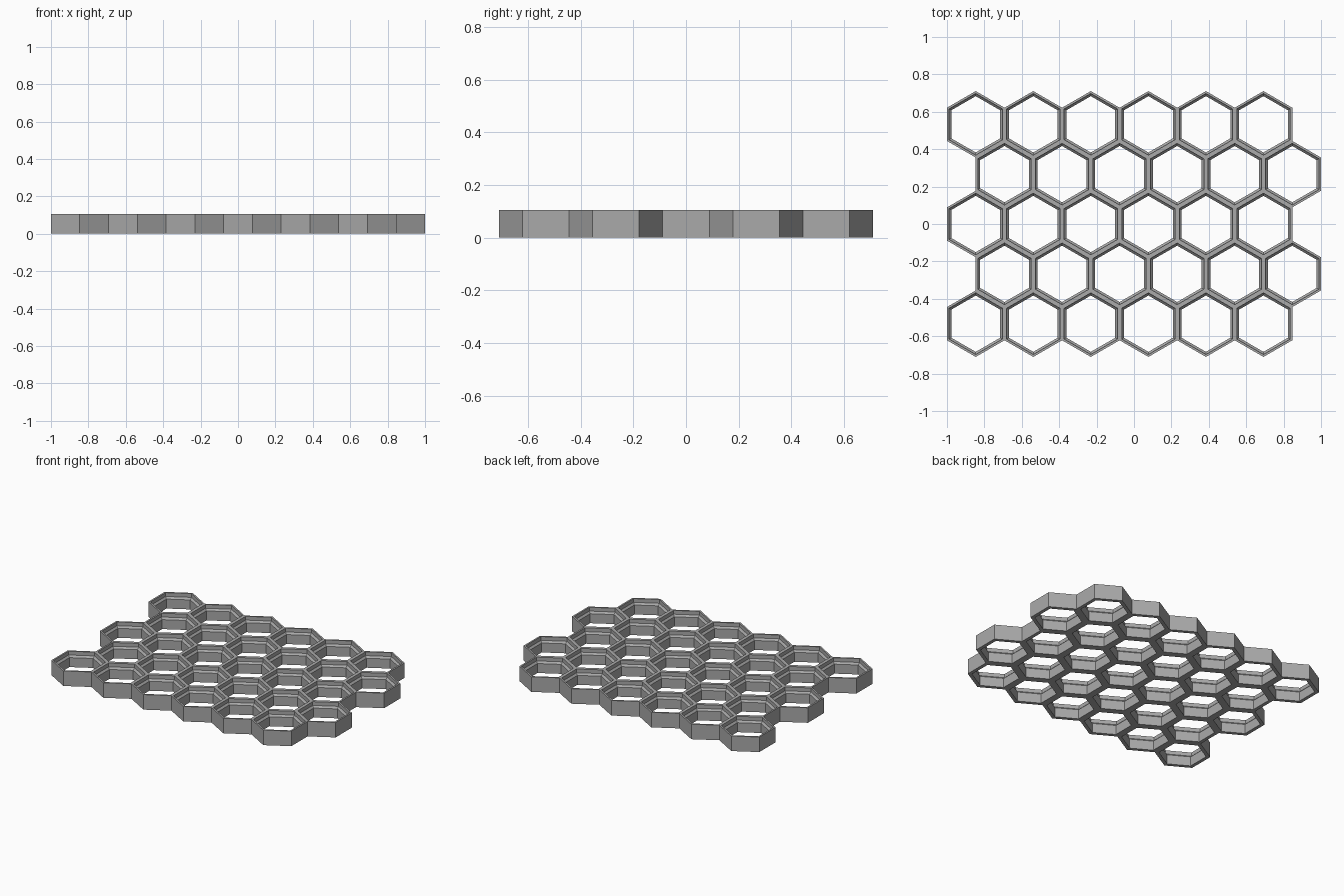
import bpy, bmesh, math
from mathutils import Vector

if "Cube" in bpy.data.objects:
    bpy.data.objects.remove(bpy.data.objects["Cube"])

COLS, ROWS = 6, 5
PITCH = 2 / (COLS + 0.5)          # distance between cell centres
ROW_STEP = PITCH * math.sqrt(3) / 2
H = PITCH * 8 / 23.6
HALF = PITCH / 2                  # half width across flats
# Cell wall section as (half width across flats, height): narrow below, ledge, wide above
SECTION = [(HALF, 0), (HALF - 0.0235, 0), (HALF - 0.0235, H * 0.63),
           (HALF - 0.0115, H * 0.75), (HALF - 0.0115, H), (HALF, H)]

grey = bpy.data.materials.new("grey plastic")
grey.use_nodes = True
colour = (0.4, 0.4, 0.4, 1)
grey.diffuse_color = colour
grey.node_tree.nodes["Principled BSDF"].inputs["Base Color"].default_value = colour

centres = [Vector(((c - (COLS - 0.5) / 2 + 0.5 * (r % 2)) * PITCH,
                   (r - (ROWS - 1) / 2) * ROW_STEP, 0))
           for r in range(ROWS) for c in range(COLS)]


def hex_ring(bm, centre, apothem, z):
    radius = apothem * 2 / math.sqrt(3)
    return [bm.verts.new(centre + Vector((radius * math.cos(a), radius * math.sin(a), z)))
            for a in (math.radians(30 + 60 * k) for k in range(6))]


bm = bmesh.new()
for centre in centres:
    rings = [hex_ring(bm, centre, w, z) for w, z in SECTION]
    for k in range(6):
        n = (k + 1) % 6
        for low, high in zip(rings, rings[1:]):
            bm.faces.new((low[k], low[n], high[n], high[k]))
        # Outer wall only where no cell adjoins
        angle = math.radians(60 * (k + 1))
        beside = centre + Vector((math.cos(angle), math.sin(angle), 0)) * PITCH
        if not any((other - beside).length < 0.01 for other in centres):
            bm.faces.new((rings[-1][k], rings[-1][n], rings[0][n], rings[0][k]))

# Weld the cells into one panel
bmesh.ops.remove_doubles(bm, verts=bm.verts, dist=0.001)
bmesh.ops.recalc_face_normals(bm, faces=bm.faces)
mesh = bpy.data.meshes.new("honeycomb_panel")
bm.to_mesh(mesh)
bm.free()
mesh.materials.append(grey)
panel = bpy.data.objects.new("honeycomb_panel", mesh)
bpy.context.collection.objects.link(panel)
